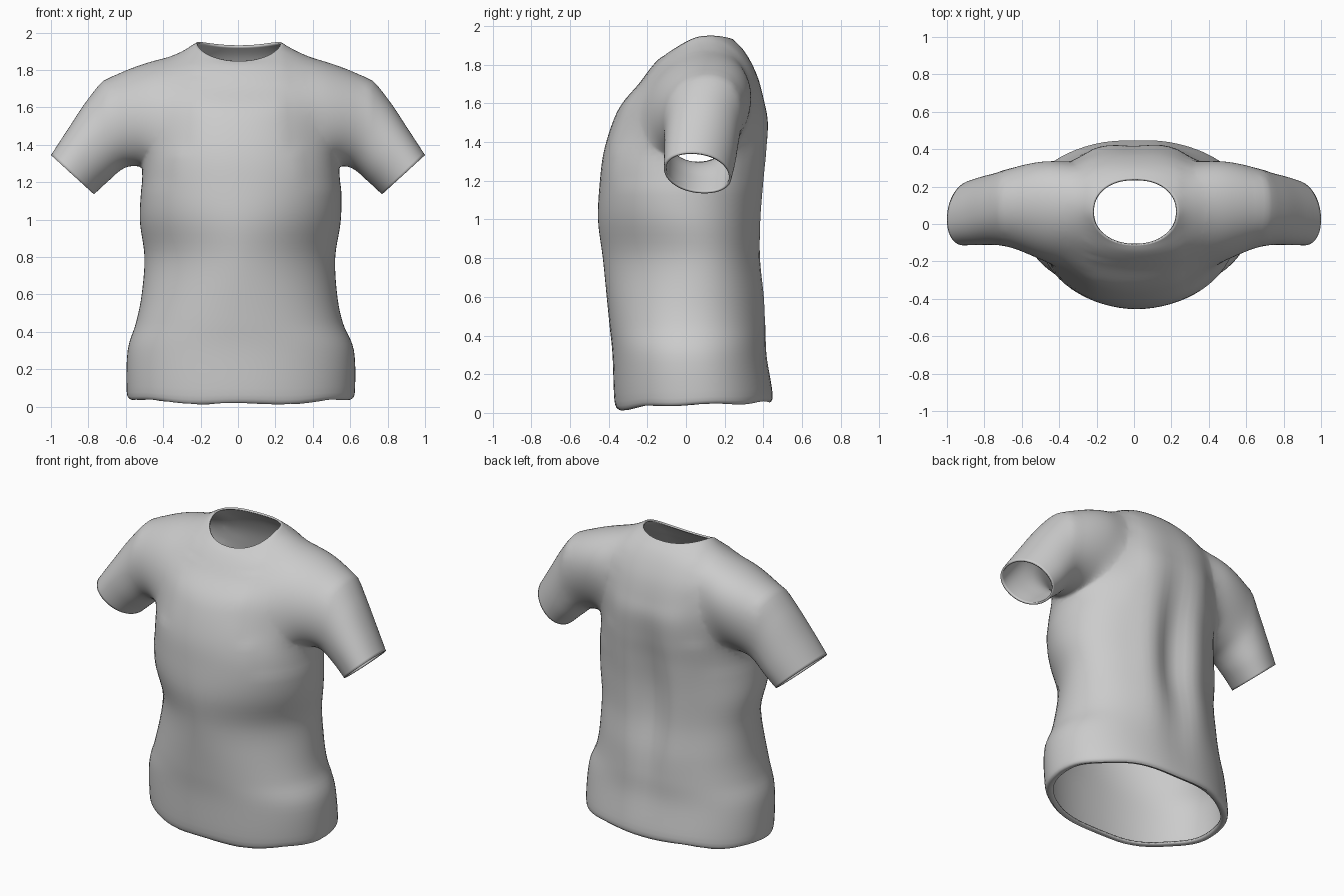
import bpy, bmesh, math
from mathutils import Vector

if "Cube" in bpy.data.objects:
    bpy.data.objects.remove(bpy.data.objects["Cube"])

SEGS = 72


def catmull(rows, steps):
    """Smoothly resample a list of number rows."""
    out = []
    for i in range(len(rows) - 1):
        a, b = rows[max(i - 1, 0)], rows[i]
        c, d = rows[i + 1], rows[min(i + 2, len(rows) - 1)]
        for k in range(steps):
            t = k / steps
            out.append([0.5 * (2 * q + (r - p) * t + (2 * p - 5 * q + 4 * r - s) * t * t
                               + (3 * q - p - 3 * r + s) * t ** 3)
                        for p, q, r, s in zip(a, b, c, d)])
    out.append(list(rows[-1]))
    return out


def super_point(angle, n):
    c, s = math.cos(angle), math.sin(angle)
    return (math.copysign(abs(c) ** (2 / n), c), math.copysign(abs(s) ** (2 / n), s))


def gauss(v, width):
    return math.exp(-(v / width) ** 2)


def loft(name, rings):
    """Closed tube through rings, with fan caps; returns object and cap centres."""
    bm = bmesh.new()
    loops = [[bm.verts.new(p) for p in ring] for ring in rings]
    for lo, hi in zip(loops, loops[1:]):
        for i in range(SEGS):
            j = (i + 1) % SEGS
            bm.faces.new((lo[i], lo[j], hi[j], hi[i]))
    centres = []
    for loop in (loops[0], loops[-1]):
        mid = sum((v.co for v in loop), Vector()) / SEGS
        hub = bm.verts.new(mid)
        centres.append(mid)
        for i in range(SEGS):
            bm.faces.new((loop[i], loop[(i + 1) % SEGS], hub))
    bmesh.ops.recalc_face_normals(bm, faces=bm.faces)
    me = bpy.data.meshes.new(name)
    bm.to_mesh(me)
    bm.free()
    ob = bpy.data.objects.new(name, me)
    bpy.context.collection.objects.link(ob)
    return ob, centres


# Torso: front z, side z, back z, left x, right x, front y, back y
torso_rows = [
    (0.012, 0.042, 0.058, -0.575, 0.605, -0.348, 0.435),
    (0.06, 0.08, 0.10, -0.595, 0.625, -0.37, 0.45),
    (0.30, 0.30, 0.30, -0.59, 0.62, -0.38, 0.42),
    (0.45, 0.45, 0.45, -0.545, 0.56, -0.395, 0.415),
    (0.60, 0.60, 0.60, -0.515, 0.53, -0.41, 0.405),
    (0.80, 0.80, 0.80, -0.50, 0.52, -0.43, 0.38),
    (1.00, 1.00, 1.00, -0.525, 0.55, -0.455, 0.38),
    (1.20, 1.20, 1.20, -0.515, 0.55, -0.445, 0.40),
    (1.35, 1.35, 1.35, -0.51, 0.53, -0.425, 0.42),
    (1.50, 1.50, 1.50, -0.50, 0.51, -0.38, 0.43),
    (1.60, 1.66, 1.61, -0.49, 0.50, -0.33, 0.41),
    (1.70, 1.775, 1.72, -0.46, 0.47, -0.245, 0.38),
    (1.78, 1.85, 1.81, -0.40, 0.42, -0.185, 0.34),
    (1.825, 1.895, 1.88, -0.31, 0.33, -0.145, 0.295),
    (1.848, 1.945, 1.932, -0.22, 0.23, -0.112, 0.243),
]
torso_rings = []
for zf, zs, zb, xl, xr, yf, yb in catmull(torso_rows, 5):
    ring = []
    # the waist is widest behind the middle and rounder in front
    waist = gauss(zf - 0.82, 0.28)
    wide_y = (yf + yb) / 2 + 0.07 * waist
    for i in range(SEGS):
        angle = 2 * math.pi * i / SEGS
        front = math.sin(angle) < 0
        u, v = super_point(angle, 2.15 - (0.35 * waist if front else 0))
        x = (xl + xr) / 2 + u * (xr - xl) / 2
        y = wide_y + v * ((wide_y - yf) if front else (yb - wide_y))
        power = 1.3 if front and zf > 1.75 else 2
        z = zs + ((zf if v < 0 else zb) - zs) * abs(v) ** power
        # spine hollow between the two back folds
        if v > 0:
            fold = gauss(z - 0.95, 0.5) * v
            y += fold * (0.02 * gauss(abs(x) - 0.18, 0.1) - 0.045 * gauss(x, 0.1))
            z += 0.03 * v * (1 - v) * gauss(zf - 1.85, 0.06)
        # uneven hem
        z += 0.005 * math.sin(7 * angle) * gauss(zf, 0.08)
        ring.append((x, y, z))
    torso_rings.append(ring)

# Turned-in hem lip
hem = torso_rings[0]
lips = [[(x * (1 - k), 0.04 + (y - 0.04) * (1 - 1.3 * k), z + 0.2 * k) for x, y, z in hem]
        for k in (0.05, 0.025)]
shirt, open_ends = loft("shirt", lips + torso_rings)

# Sleeves: top x, top z, bottom x, bottom z, front y, back y, lean along y
sleeve_rows = [
    (1.00, 1.345, 0.77, 1.135, -0.11, 0.23, -0.035),
    (0.915, 1.475, 0.70, 1.20, -0.11, 0.255, -0.025),
    (0.805, 1.64, 0.61, 1.275, -0.115, 0.28, 0.0),
    (0.70, 1.758, 0.53, 1.285, -0.145, 0.31, 0.03),
    (0.55, 1.825, 0.43, 1.28, -0.20, 0.335, 0.055),
    (0.41, 1.868, 0.33, 1.32, -0.22, 0.335, 0.06),
    (0.25, 1.87, 0.23, 1.38, -0.13, 0.26, 0.06),
]
helpers = []
for side, label in ((-1, "left_sleeve"), (1, "right_sleeve")):
    rings = []
    for tx, tz, bx, bz, yf, yb, lean in catmull(sleeve_rows, 6):
        ring = []
        for i in range(SEGS):
            u, v = super_point(2 * math.pi * i / SEGS, 2.1)
            ring.append((side * ((tx + bx) / 2 + u * (tx - bx) / 2),
                         (yf + yb) / 2 + v * (yb - yf) / 2 + lean * u,
                         (tz + bz) / 2 + u * (tz - bz) / 2))
        rings.append(ring)
    sleeve, ends = loft(label, rings)
    sleeve.hide_render = True
    open_ends.append(ends[0])
    helpers.append(sleeve)
    join = shirt.modifiers.new("join " + label, 'BOOLEAN')
    join.operation, join.solver, join.object = 'UNION', 'EXACT', sleeve

# Bake the union
bpy.context.view_layer.update()
baked = bpy.data.meshes.new_from_object(
    shirt.evaluated_get(bpy.context.evaluated_depsgraph_get()))
shirt.modifiers.clear()
shirt.data = baked
for ob in helpers:
    bpy.data.objects.remove(ob)

# Open the neck, hem and cuffs, then soften the shoulder and armpit seams
bm = bmesh.new()
bm.from_mesh(baked)
hubs = [v for v in bm.verts if any((v.co - c).length < 1e-3 for c in open_ends)]
bmesh.ops.delete(bm, geom=hubs, context='VERTS')
bmesh.ops.remove_doubles(bm, verts=bm.verts, dist=0.005)
bmesh.ops.triangulate(bm, faces=[f for f in bm.faces if len(f.verts) > 4])
for low, high, bottom, rounds in ((0.25, 0.70, 1.36, 22), (0.35, 0.66, 1.2, 8)):
    seam = [v for v in bm.verts if low < abs(v.co.x) < high
            and v.co.z > bottom and not v.is_boundary]
    for _ in range(rounds):
        bmesh.ops.smooth_vert(bm, verts=seam, factor=0.5,
                              use_axis_x=True, use_axis_y=True, use_axis_z=True)
bmesh.ops.recalc_face_normals(bm, faces=bm.faces)
bm.to_mesh(baked)
bm.free()

# Cloth thickness and colour
thick = shirt.modifiers.new("cloth thickness", 'SOLIDIFY')
thick.thickness, thick.offset = 0.012, -1
cloth = bpy.data.materials.new("grey cloth")
cloth.diffuse_color = (0.6, 0.6, 0.6, 1)
cloth.use_nodes = True
cloth.node_tree.nodes["Principled BSDF"].inputs["Base Color"].default_value = cloth.diffuse_color
baked.materials.clear()
baked.materials.append(cloth)
bpy.context.view_layer.objects.active = shirt
shirt.select_set(True)
bpy.ops.object.shade_smooth_by_angle(angle=math.radians(50))
